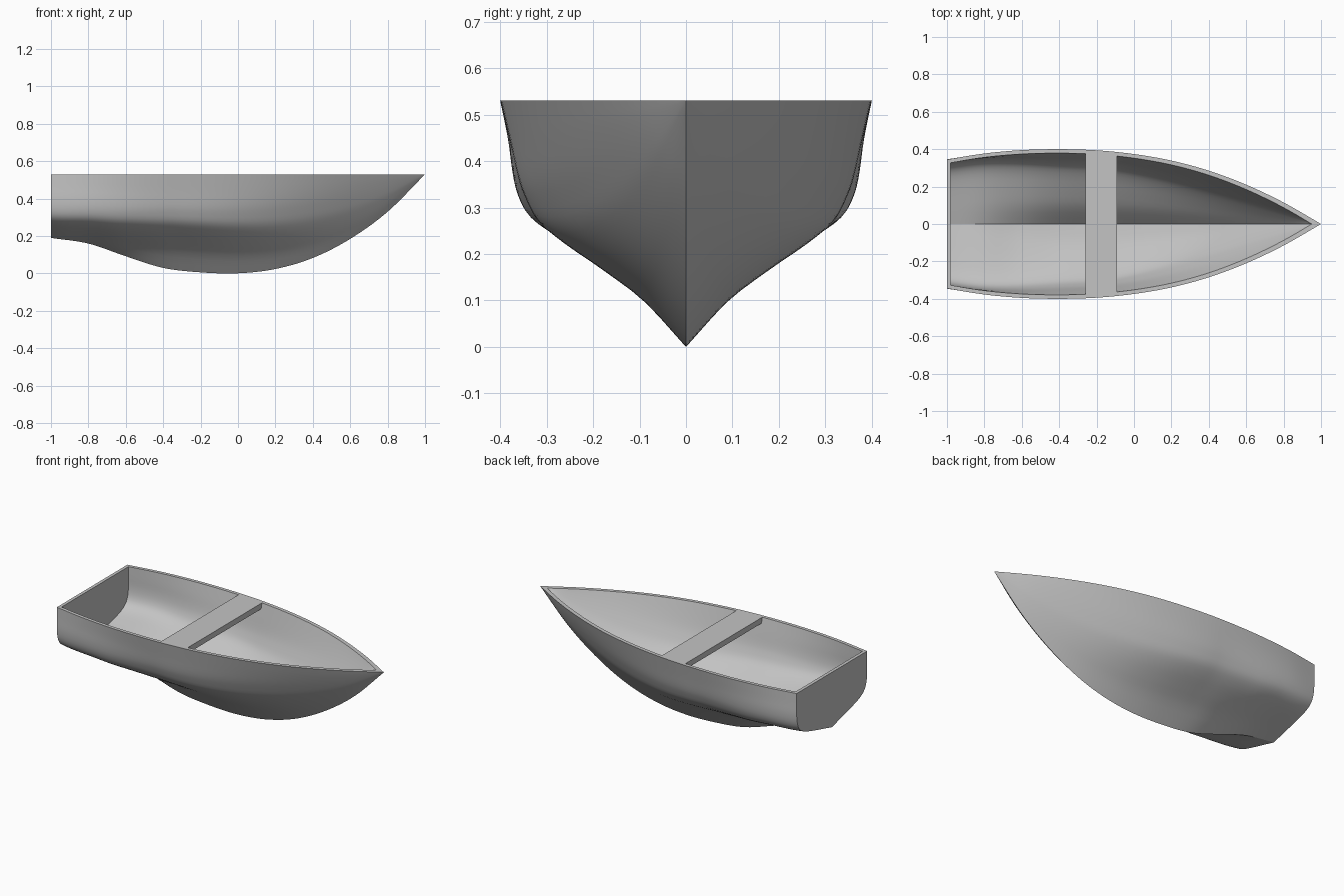
import bpy
import bmesh

if "Cube" in bpy.data.objects:
    bpy.data.objects.remove(bpy.data.objects["Cube"])

TOP = 0.53      # gunwale height
WALL = 0.021    # hull thickness
STATIONS, HALF = 64, 24

paint = bpy.data.materials.new("hull grey")
paint.use_nodes = True
grey = (0.55, 0.55, 0.55, 1)
paint.diffuse_color = grey
paint.node_tree.nodes["Principled BSDF"].inputs["Base Color"].default_value = grey


def spline(values, t):
    """Smooth curve through evenly spaced values, t from 0 to 1."""
    last = len(values) - 1
    p = min(max(t, 0), 1) * last
    i = min(int(p), last - 1)
    f = p - i
    b, c = values[i], values[i + 1]
    a = values[i - 1] if i else 2 * b - c
    d = values[i + 2] if i + 2 <= last else 2 * c - b
    return b + f / 2 * (c - a + f * (2*a - 5*b + 4*c - d + f * (3*(b - c) + d - a)))


# Half breadth and keel height, from stern to bow
BREADTH = (0.345, 0.377, 0.395, 0.400, 0.394, 0.374, 0.339, 0.285, 0.21, 0.115, 0)
KEEL = (0.19, 0.16, 0.092, 0.03, 0.006, 0.001, 0.024, 0.083, 0.185, 0.33, TOP)

# Section shapes from keel to gunwale: share of breadth, share of depth
STERN = ((0, .26, .52, .77, .91, .975, 1, 1, 1),
         (0, .07, .14, .22, .31, .43, .6, .8, 1))
MIDDLE = ((0, .24, .46, .66, .80, .87, .91, .95, 1),
          (0, .19, .31, .41, .50, .60, .69, .83, 1))
BOW = ((0, .15, .29, .43, .56, .68, .79, .90, 1),
       (0, .11, .22, .34, .46, .59, .72, .86, 1))


def breadth(x):
    return spline(BREADTH, (x + 1) / 2)


def keel(x):
    return spline(KEEL, (x + 1) / 2)


def shape(axis, x, t):
    """Blend of the three section shapes at station x."""
    start, end, lo, hi = (STERN, MIDDLE, -1, -0.3) if x < -0.3 else (MIDDLE, BOW, -0.3, 0.8)
    k = min((x - lo) / (hi - lo), 1)
    k = k * k * (3 - 2 * k)
    return spline(start[axis], t) * (1 - k) + spline(end[axis], t) * k


def inner_breadth(x):
    s = (x + 0.98) / 1.93
    return max(breadth(x) - WALL - 0.008 * s ** 3, 0)


def inner_keel(x):
    s = (x + 0.98) / 1.93
    return min(keel(x) + 0.025 + 0.04 * s ** 4, TOP)


def loft(bm, x0, x1, half, bottom):
    """Skin of sections between two stations, open at the top."""
    rows = []
    for i in range(STATIONS + 1):
        x = x0 + (x1 - x0) * i / STATIONS
        w, k = half(x), bottom(x)
        if i == STATIONS:
            w, k = 0, TOP
        row = []
        for j in range(-HALF, HALF + 1):
            t = abs(j) / HALF
            y = w * shape(0, x, t) * (1 if j > 0 else -1)
            row.append(bm.verts.new((x, y, k + (TOP - k) * shape(1, x, t))))
        rows.append(row)
    for a, b in zip(rows, rows[1:]):
        for j in range(2 * HALF):
            bm.faces.new((a[j], a[j + 1], b[j + 1], b[j]))
    bm.faces.new(rows[0])   # transom
    return rows


def finish(bm, name):
    bmesh.ops.remove_doubles(bm, verts=bm.verts, dist=1e-5)
    bmesh.ops.recalc_face_normals(bm, faces=bm.faces)
    mesh = bpy.data.meshes.new(name)
    bm.to_mesh(mesh)
    bm.free()
    mesh.materials.append(paint)
    obj = bpy.data.objects.new(name, mesh)
    bpy.context.collection.objects.link(obj)
    return obj


# Hull: outer skin, inner skin and the flat rim joining them
bm = bmesh.new()
outer = loft(bm, -1, 1, breadth, keel)
inner = loft(bm, -0.98, 0.95, inner_breadth, inner_keel)
for side in (0, -1):
    for i in range(STATIONS):
        bm.faces.new((outer[i][side], outer[i + 1][side],
                      inner[i + 1][side], inner[i][side]))
bm.faces.new((outer[0][0], outer[0][-1], inner[0][-1], inner[0][0]))
hull = finish(bm, "hull")
bpy.ops.object.select_all(action="DESELECT")
hull.select_set(True)
bpy.context.view_layer.objects.active = hull
bpy.ops.object.shade_smooth_by_angle(angle=0.44)

# Bench: a plank flush with the rim, fitted between the sides
bm = bmesh.new()
xs = [-0.26 + 0.17 * i / 8 for i in range(9)]
outline = [(x, -inner_breadth(x)) for x in xs] + [(x, inner_breadth(x)) for x in reversed(xs)]
plank = bm.faces.new([bm.verts.new((x, y, TOP)) for x, y in outline])
solid = bmesh.ops.extrude_face_region(bm, geom=[plank], use_keep_orig=True)
lower = [v for v in solid["geom"] if isinstance(v, bmesh.types.BMVert)]
bmesh.ops.translate(bm, verts=lower, vec=(0, 0, -0.035))
finish(bm, "bench")
